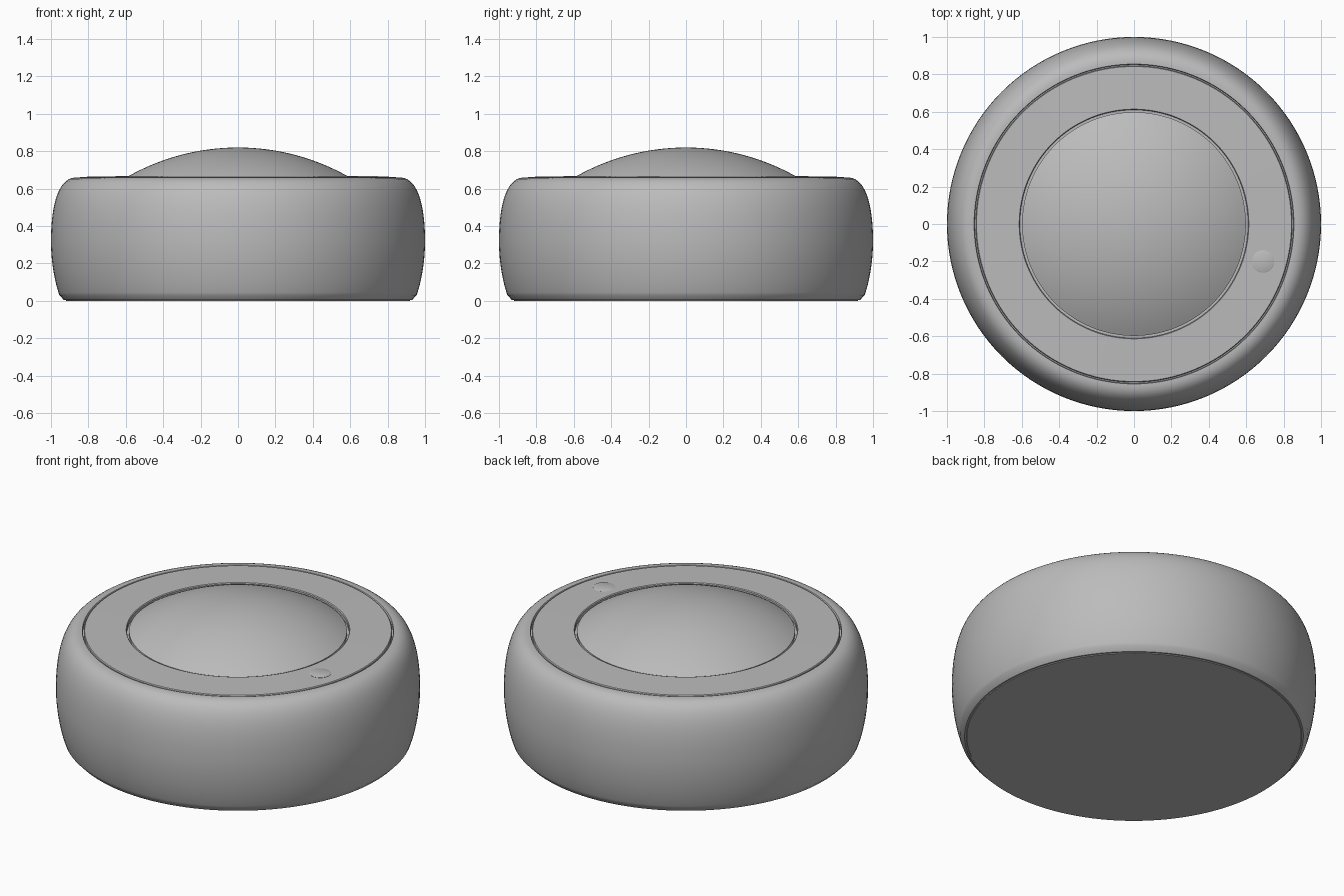
import bpy, bmesh, math
from mathutils import Vector, Matrix
from mathutils.geometry import interpolate_bezier

old = bpy.data.objects.get("Cube")
if old:
    bpy.data.objects.remove(old, do_unlink=True)

grey = bpy.data.materials.new("plain grey")
grey.use_nodes = True
colour = (0.5, 0.5, 0.5, 1)
grey.diffuse_color = colour
grey.node_tree.nodes["Principled BSDF"].inputs["Base Color"].default_value = colour


def lathe(name, profile, steps=128, centre=(0, 0, 0), sharp=35):
    """Spin an (r, z) profile, running bottom to top, around the z axis."""
    bm = bmesh.new()
    verts = [bm.verts.new((r, 0, z)) for r, z in profile]
    edges = [bm.edges.new(pair) for pair in zip(verts, verts[1:])]
    bmesh.ops.spin(bm, geom=verts + edges, cent=(0, 0, 0), axis=(0, 0, 1),
                   angle=math.tau, steps=steps, use_duplicate=False)
    bmesh.ops.remove_doubles(bm, verts=bm.verts, dist=0.0001)
    bmesh.ops.recalc_face_normals(bm, faces=bm.faces)
    bm.transform(Matrix.Translation(centre))
    mesh = bpy.data.meshes.new(name)
    bm.to_mesh(mesh)
    bm.free()
    mesh.materials.append(grey)
    obj = bpy.data.objects.new(name, mesh)
    bpy.context.collection.objects.link(obj)
    bpy.ops.object.select_all(action="DESELECT")
    obj.select_set(True)
    bpy.context.view_layer.objects.active = obj
    bpy.ops.object.shade_smooth_by_angle(angle=math.radians(sharp))
    return obj


def bulge(*points):
    """Sample a cubic curve given as start, handle, handle, end."""
    a, b, c, d = [Vector(p) for p in points]
    return [tuple(p) for p in interpolate_bezier(a, b, c, d, 16)]


# Rounded shell with a recessed floor under the top parts
lower = bulge((0.955, 0.03), (0.98, 0.10), (1, 0.21), (1, 0.32))
upper = bulge((1, 0.32), (1, 0.5), (0.965, 0.655), (0.87, 0.66))
lathe("body_shell", [(0, 0.004), (0.915, 0.004), (0.93, 0.004)] + lower + upper[1:]
      + [(0.855, 0.66), (0.852, 0.655), (0.852, 0.64), (0, 0.64)])

# Flat base disc
lathe("base_plate", [(0, 0), (0.918, 0), (0.922, 0.006), (0, 0.006)])

# Flat ring around the dome
lathe("top_ring", [(0.61, 0.63), (0.846, 0.63), (0.846, 0.658), (0.842, 0.663),
                   (0.614, 0.667), (0.61, 0.662), (0.61, 0.63)])

# Shallow spherical dome
rim, base, height = 0.598, 0.66, 0.16
radius = (rim ** 2 + height ** 2) / (2 * height)
sweep = math.asin(rim / radius)
cap = [(radius * math.sin(a), base + height - radius * (1 - math.cos(a)))
       for a in (sweep * (1 - i / 24) for i in range(25))]
lathe("dome", [(0, 0.63), (rim, 0.63)] + cap)

# Tiny flush indicator
lathe("indicator", [(0, 0.65), (0.06, 0.65), (0.06, 0.666), (0.056, 0.668), (0, 0.668)],
      steps=32, centre=(0.69, -0.2, 0))
